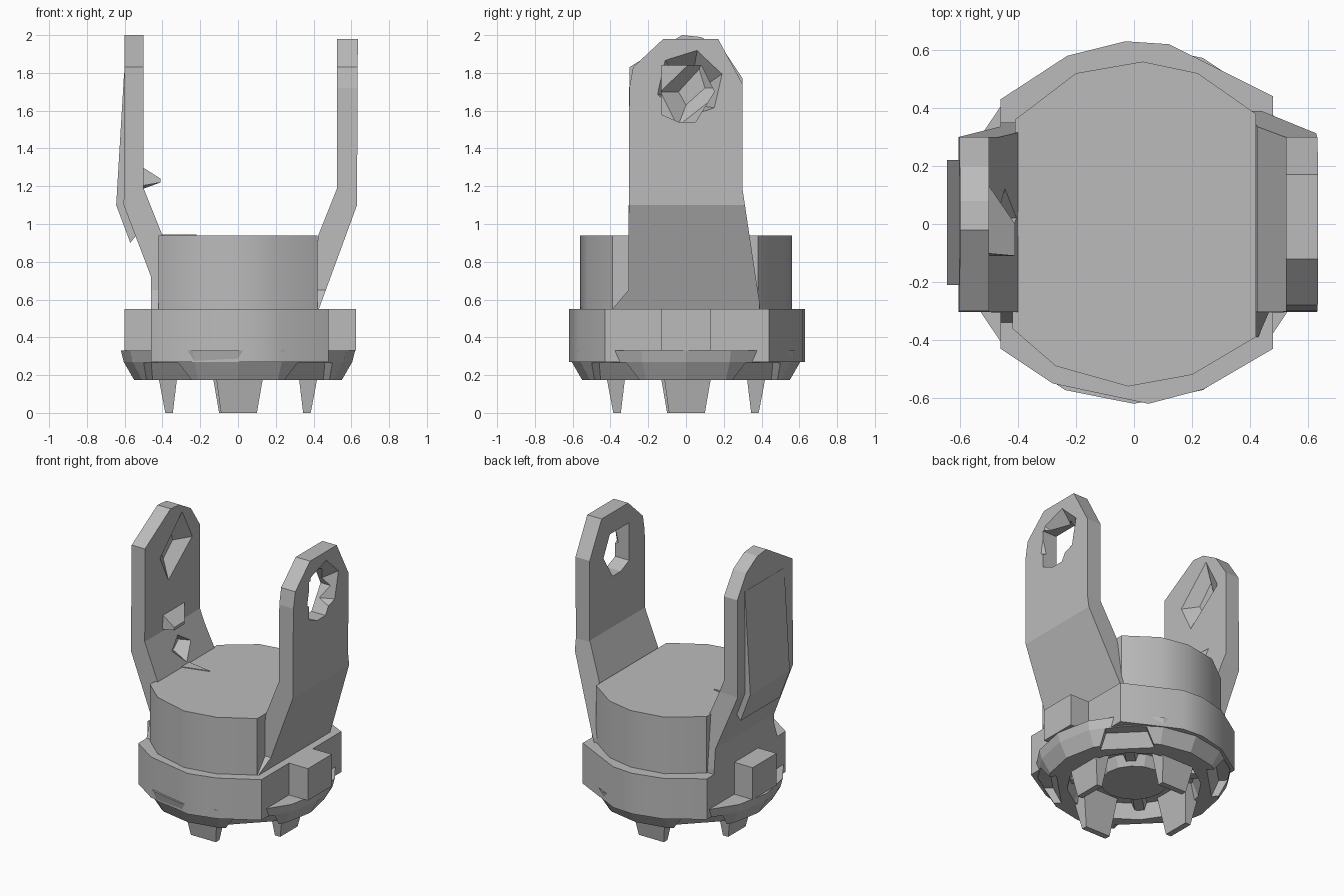
import bpy, bmesh, math
from mathutils import Matrix

cube = bpy.data.objects.get("Cube")
if cube:
    bpy.data.objects.remove(cube, do_unlink=True)

grey = bpy.data.materials.new("mid_grey")
grey.use_nodes = True
grey.diffuse_color = (0.5, 0.5, 0.5, 1)
bsdf = next(n for n in grey.node_tree.nodes if n.type == 'BSDF_PRINCIPLED')
bsdf.inputs["Base Color"].default_value = (0.5, 0.5, 0.5, 1)


def place(axis, a, b, c):
    return {'x': (c, a, b), 'y': (a, c, b), 'z': (a, b, c)}[axis]


def finish(name, bm):
    bmesh.ops.recalc_face_normals(bm, faces=bm.faces)
    mesh = bpy.data.meshes.new(name)
    bm.to_mesh(mesh)
    bm.free()
    mesh.materials.append(grey)
    obj = bpy.data.objects.new(name, mesh)
    bpy.context.collection.objects.link(obj)
    return obj


def loft(name, axis, pts, lo, hi, top=None, turn=0):
    """Solid between two matching outlines, extruded along an axis."""
    bm = bmesh.new()
    a = [bm.verts.new(place(axis, *p, lo)) for p in pts]
    b = [bm.verts.new(place(axis, *p, hi)) for p in (top or pts)]
    n = len(pts)
    bm.faces.new(a)
    bm.faces.new(b)
    for i in range(n):
        j = (i + 1) % n
        bm.faces.new((a[i], a[j], b[j], b[i]))
    bmesh.ops.transform(bm, matrix=Matrix.Rotation(turn, 4, 'Z'), verts=bm.verts)
    return finish(name, bm)


def rect(x0, x1, y0, y1):
    return [(x0, y0), (x1, y0), (x1, y1), (x0, y1)]


def ngon(n, cx, cy, rx, ry, start=0):
    return [(cx + rx * math.cos(start + i * math.tau / n),
             cy + ry * math.sin(start + i * math.tau / n)) for i in range(n)]


def activate(obj):
    bpy.ops.object.select_all(action='DESELECT')
    obj.select_set(True)
    bpy.context.view_layer.objects.active = obj


def boolean(obj, cutter, op='DIFFERENCE'):
    mod = obj.modifiers.new("cut", 'BOOLEAN')
    mod.operation, mod.object, mod.solver = op, cutter, 'EXACT'
    activate(obj)
    bpy.ops.object.modifier_apply(modifier=mod.name)
    bpy.data.objects.remove(cutter, do_unlink=True)


def smooth(obj):
    activate(obj)
    bpy.ops.object.shade_smooth_by_angle(angle=math.radians(32))


# Flat-sided upper drum
drum = [(-.42, -.36), (-.27, -.49), (-.02, -.56), (.2, -.52), (.42, -.39),
        (.42, .38), (.22, .52), (.03, .56), (-.2, .52), (-.41, .36)]
smooth(loft("upper_drum", 'z', drum, 0.5, 0.94))

# Wider collar below it
collar = [(-.46, -.43), (-.28, -.55), (.05, -.62), (.24, -.57), (.48, -.43),
          (.48, .44), (.12, .62), (-.03, .63), (-.23, .58), (-.46, .43)]
smooth(loft("collar", 'z', collar, 0.27, 0.55))

# Blocks on both sides of the collar
loft("left_block", 'z', rect(.44, .625, -.13, .13), .33, .55)
loft("right_block", 'z', rect(-.6, -.44, -.13, .13), .33, .55)

# Tapered cup with a recessed underside
bm = bmesh.new()
profile = [(0, .33), (.62, .33), (.605, .27), (.55, .175), (.42, .175),
           (.38, .28), (.25, .28), (.21, .2), (0, .2)]
verts = [bm.verts.new((r, 0, z)) for r, z in profile]
edges = [bm.edges.new(pair) for pair in zip(verts, verts[1:])]
bmesh.ops.spin(bm, geom=verts + edges, axis=(0, 0, 1), cent=(0, 0, 0),
               steps=16, angle=math.tau, use_duplicate=False)
bmesh.ops.remove_doubles(bm, verts=bm.verts, dist=0.0005)
cup = finish("lower_cup", bm)

# Broad sloping notches on the diagonals of the cup
for i in range(4):
    notch = loft("notch_cutter", 'z', rect(.43, .8, -.2, .2), .1, .265,
                 rect(.52, .8, -.13, .13), math.pi / 4 + i * math.pi / 2)
    boolean(cup, notch)

# Ribs joining the hub and the rim, and the four feet
for i, side in enumerate(("left", "back", "right", "front")):
    turn = i * math.pi / 2
    loft(side + "_foot", 'z', rect(.345, .385, -.09, .1), 0, .29,
         rect(.31, .44, -.13, .15), turn)
    loft(side + "_rib", 'z', rect(.15, .45, -.03, .03), .23, .3,
         rect(.15, .45, -.06, .06), turn + math.pi / 4)

# Upright arms: side profile intersected with the face outline
left_side = [(.525, 2.1), (.525, 1.19), (.425, .94), (.38, .5), (.41, .5),
             (.63, 1.1), (.635, 2.1)]
right_side = [(-.5, 2.1), (-.5, 1.19), (-.4, .94), (-.4, .5), (-.46, .5),
              (-.46, .72), (-.605, 1.1), (-.6, 2.1)]
left_face = [(.3, 1.18), (.39, .58), (.39, .5), (-.39, .5), (-.39, .55), (-.305, .65),
             (-.3, 1.72), (-.28, 1.83), (-.12, 1.98), (.17, 1.98), (.3, 1.74)]
right_face = [(.3, 1.1), (.35, .58), (.35, .5), (-.34, .5), (-.34, .55), (-.305, .65),
              (-.3, 1.83), (-.02, 2), (.08, 1.99), (.2, 1.92), (.3, 1.77)]

left_arm = loft("left_arm", 'y', left_side, -.5, .5)
boolean(left_arm, loft("outline_cutter", 'x', left_face, .2, .8), 'INTERSECT')
right_arm = loft("right_arm", 'y', right_side, -.5, .5)
boolean(right_arm, loft("outline_cutter", 'x', right_face, -.8, -.2), 'INTERSECT')

# Through hole with a flared outer edge in the left arm
hole = [(-.13, 1.58), (-.04, 1.54), (.05, 1.54), (.15, 1.7), (.08, 1.84), (-.13, 1.84)]
boolean(left_arm, loft("hole_cutter", 'x', hole, .4, .8))
boolean(left_arm, loft("flare_cutter", 'x', ngon(6, .02, 1.71, .11, .13, .3), .55, .66,
                       ngon(6, .02, 1.75, .2, .2, .3)))

# Slanted diamond recess on the inside of the right arm
mouth = [(.11, 1.95), (.23, 1.72), (-.05, 1.5), (-.15, 1.7)]
floor = [(.07, 1.82), (.1, 1.72), (0, 1.63), (-.04, 1.7)]
boolean(right_arm, loft("recess_cutter", 'x', floor, -.57, -.49, mouth))

# Small socket low on the right arm
boolean(right_arm, loft("socket_cutter", 'x', ngon(4, .02, 1.06, .06, .05), -.51, -.4,
                        ngon(4, .02, 1.05, .13, .1)))

# Wedge stop, pointer and outer cover of the right arm
loft("wedge_stop", 'x', [(-.11, 1.2), (.05, 1.18), (.16, 1.31), (-.1, 1.31)], -.52, -.41,
     [(-.11, 1.22), (0, 1.22), (0, 1.24), (-.11, 1.24)])
loft("pointer", 'z', [(-.42, -.045), (-.22, .01), (-.42, .045)], .92, .945)
loft("outer_cover", 'y', [(-.59, 1.8), (-.603, 1.8), (-.645, 1.1), (-.57, .9),
                          (-.53, .95), (-.58, 1.1)], -.21, .22)
